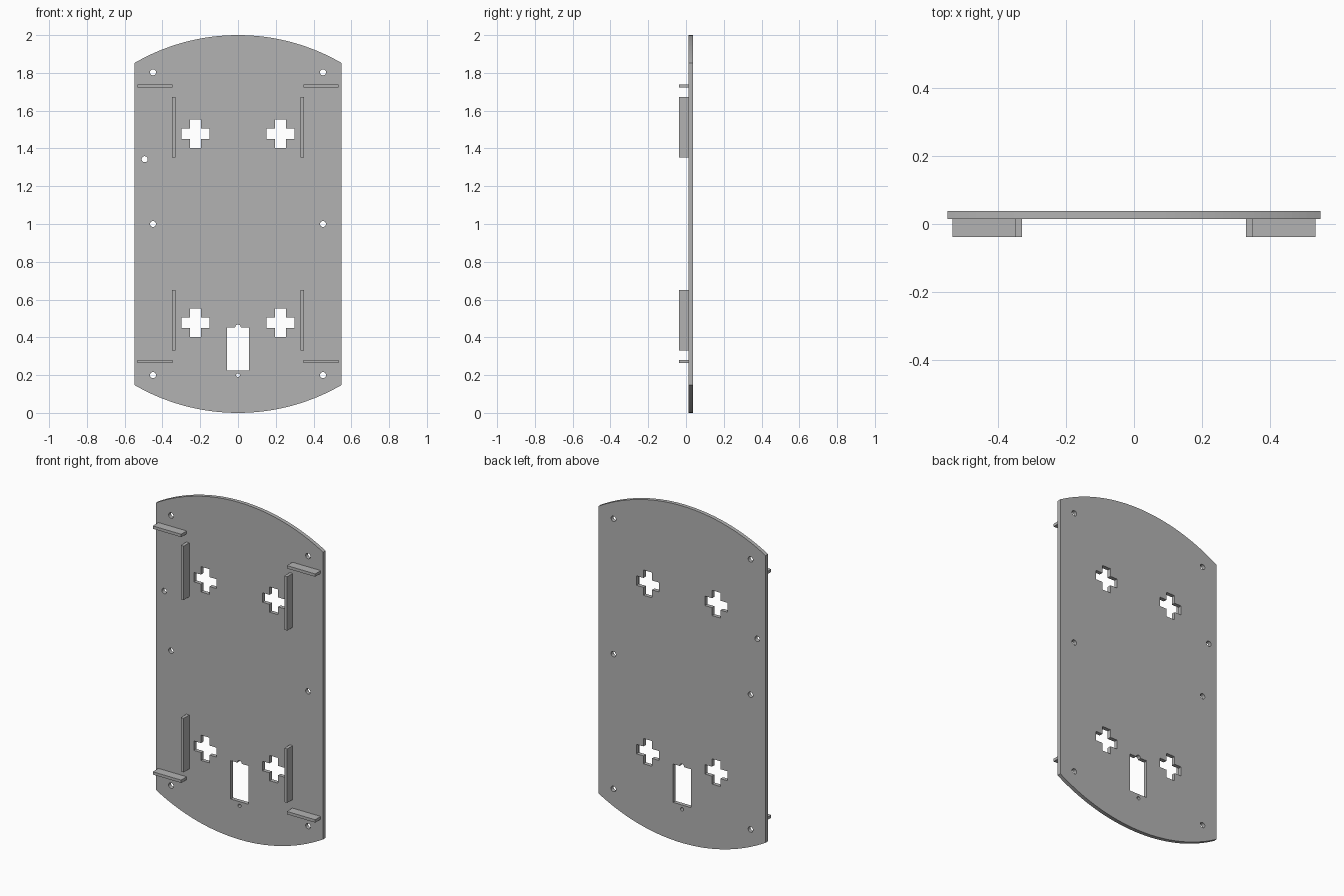
import bpy, bmesh
from math import sin, cos, pi, asin
from mathutils import Matrix

cube = bpy.data.objects.get("Cube")
if cube:
    bpy.data.objects.remove(cube, do_unlink=True)

grey = bpy.data.materials.new("plain grey")
grey.use_nodes = True
colour = (0.45, 0.45, 0.45, 1)
grey.diffuse_color = colour
grey.node_tree.nodes["Principled BSDF"].inputs["Base Color"].default_value = colour

FRONT, FACE, BACK = -0.0375, 0.0145, 0.0375
HALF_W, CORNER = 0.549, 0.148


def arc(cx, cz, r, start, end, n):
    """Points along an arc, both ends included."""
    angles = [start + (end - start) * i / n for i in range(n + 1)]
    return [(cx + r * cos(a), cz + r * sin(a)) for a in angles]


def circle(cx, cz, r, n=24):
    return arc(cx, cz, r, 0, 2 * pi, n)[:-1]


def cross(cx, cz, a=0.028, b=0.075):
    quarter = [(b, -a), (b, a), (a, a)]
    pts = []
    for _ in range(4):
        pts += quarter
        quarter = [(-z, x) for x, z in quarter]
    return [(cx + x, cz + z) for x, z in pts]


# Plate outline: straight sides with bowed top and bottom
radius = (HALF_W ** 2 + CORNER ** 2) / (2 * CORNER)
half = asin(HALF_W / radius)
outline = arc(0, 2 - radius, radius, pi / 2 - half, pi / 2 + half, 48)
outline += arc(0, radius, radius, 1.5 * pi - half, 1.5 * pi + half, 48)
loops = [outline]

# Screw holes and cross cut-outs
for s in (-1, 1):
    loops += [circle(s * 0.45, z, 0.016) for z in (0.2, 1.0, 1.803)]
    loops += [cross(s * 0.225, z) for z in (0.477, 1.477)]
loops += [circle(-0.494, 1.343, 0.016), circle(0, 0.2, 0.01)]

# Window with a rounded notch in its top edge
loops.append([(-0.058, 0.225), (0.058, 0.225), (0.058, 0.453)]
             + arc(0, 0.453, 0.015, 0, pi, 10) + [(-0.058, 0.453)])

curve = bpy.data.curves.new("plate_profile", "CURVE")
curve.dimensions = "2D"
curve.fill_mode = "BOTH"
curve.extrude = (BACK - FACE) / 2
for pts in loops:
    spline = curve.splines.new("POLY")
    spline.points.add(len(pts) - 1)
    for p, (x, z) in zip(spline.points, pts):
        p.co = (x, z, 0, 1)
    spline.use_cyclic_u = True

# Turn the filled profile into a standing mesh plate
profile = bpy.data.objects.new("plate_profile", curve)
bpy.context.collection.objects.link(profile)
deps = bpy.context.evaluated_depsgraph_get()
mesh = bpy.data.meshes.new_from_object(profile.evaluated_get(deps))
bpy.data.objects.remove(profile, do_unlink=True)
mesh.name = "plate"
mesh.transform(Matrix.Translation((0, (FACE + BACK) / 2, 0)) @ Matrix.Rotation(pi / 2, 4, "X"))
bm = bmesh.new()
bm.from_mesh(mesh)
bmesh.ops.remove_doubles(bm, verts=bm.verts, dist=1e-5)
bmesh.ops.recalc_face_normals(bm, faces=bm.faces)
for f in bm.faces:
    f.smooth = False
bm.to_mesh(mesh)
bm.free()
mesh.materials.clear()
mesh.materials.append(grey)
bpy.context.collection.objects.link(bpy.data.objects.new("plate", mesh))


def box(name, x0, x1, z0, z1):
    """Rib standing on the front face of the plate."""
    me = bpy.data.meshes.new(name)
    b = bmesh.new()
    bmesh.ops.create_cube(b, size=1)
    bmesh.ops.scale(b, vec=(abs(x1 - x0), FACE - FRONT, z1 - z0), verts=b.verts)
    bmesh.ops.translate(b, vec=((x0 + x1) / 2, (FRONT + FACE) / 2, (z0 + z1) / 2), verts=b.verts)
    b.to_mesh(me)
    b.free()
    me.materials.append(grey)
    bpy.context.collection.objects.link(bpy.data.objects.new(name, me))


# Upright rails and outer cross ribs, mirrored left and right
for side, s in (("left", 1), ("right", -1)):
    box("upper_rail_" + side, s * 0.33, s * 0.349, 1.353, 1.673)
    box("lower_rail_" + side, s * 0.33, s * 0.349, 0.331, 0.651)
    box("upper_rib_" + side, s * 0.347, s * 0.533, 1.722, 1.739)
    box("lower_rib_" + side, s * 0.347, s * 0.533, 0.263, 0.28)
